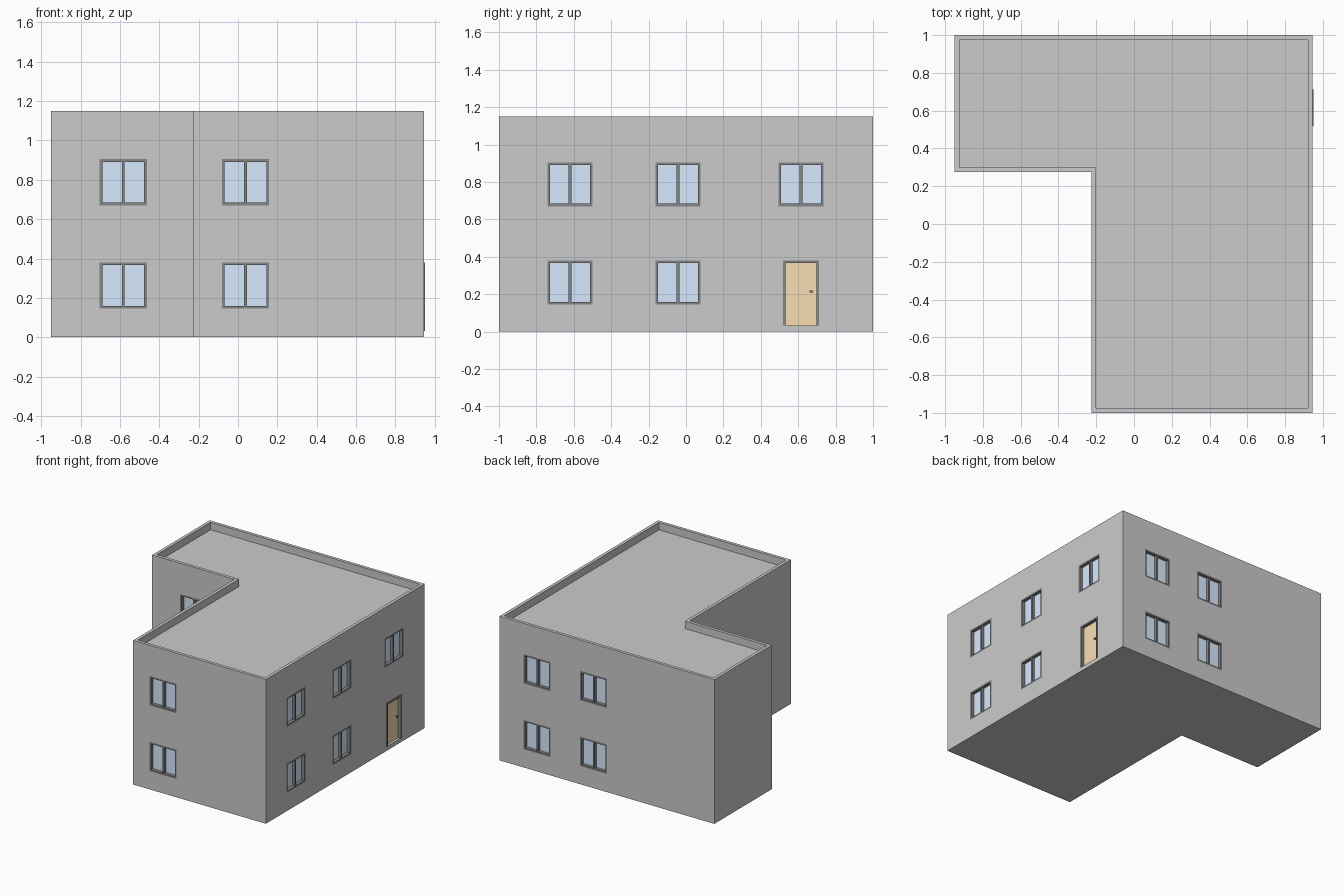
import bpy, bmesh
from math import pi
from mathutils import Matrix, Vector

if "Cube" in bpy.data.objects:
    bpy.data.objects.remove(bpy.data.objects["Cube"])

X0, X1, XN = -0.95, 0.946, -0.225    # left, right, notch wall
YN, H = 0.275, 1.15                  # recessed front wall, height
REVEAL = 0.04                        # depth of the openings
BAR = 0.014                          # frame bar width


def material(name, rgb):
    m = bpy.data.materials.new(name)
    m.diffuse_color = (*rgb, 1)
    m.use_nodes = True
    m.node_tree.nodes["Principled BSDF"].inputs["Base Color"].default_value = m.diffuse_color
    return m


DARK = material("dark_frame", (0.24, 0.24, 0.24))
GLASS = material("blue_glass", (0.69, 0.83, 1.0))
WOOD = material("door_wood", (0.95, 0.73, 0.45))


def add_object(name, bm, mat=None, matrix=Matrix()):
    bmesh.ops.recalc_face_normals(bm, faces=bm.faces)
    me = bpy.data.meshes.new(name)
    bm.to_mesh(me)
    bm.free()
    ob = bpy.data.objects.new(name, me)
    ob.matrix_world = matrix
    if mat:
        me.materials.append(mat)
    bpy.context.collection.objects.link(ob)
    return ob


def add_box(bm, lo, hi, matrix=Matrix()):
    lo, hi = Vector(lo), Vector(hi)
    m = matrix @ Matrix.Translation((lo + hi) / 2) @ Matrix.Diagonal((*(hi - lo), 1))
    bmesh.ops.create_cube(bm, size=1, matrix=m)


def boxes(name, parts, mat, matrix):
    bm = bmesh.new()
    for lo, hi in parts:
        add_box(bm, lo, hi)
    return add_object(name, bm, mat, matrix)


def wall_frame(x, y, turn):
    """Local x runs along the wall, local +y goes into it."""
    return Matrix.Translation((x, y, 0)) @ Matrix.Rotation(turn, 4, 'Z')


# L-shaped block with a sunken roof behind a thin parapet
bm = bmesh.new()
outline = [(X0, 1), (X0, YN), (XN, YN), (XN, -1), (X1, -1), (X1, 1)]
base = bm.faces.new([bm.verts.new((x, y, 0)) for x, y in outline])
ext = bmesh.ops.extrude_face_region(bm, geom=[base])["geom"]
bmesh.ops.translate(bm, vec=(0, 0, H), verts=[v for v in ext if isinstance(v, bmesh.types.BMVert)])
bmesh.ops.recalc_face_normals(bm, faces=bm.faces)
roof = max(bm.faces, key=lambda f: f.calc_center_median().z)
bmesh.ops.inset_region(bm, faces=[roof], thickness=0.025, use_even_offset=True)
well = bmesh.ops.extrude_face_region(bm, geom=[roof])["geom"]
bmesh.ops.translate(bm, vec=(0, 0, -0.06), verts=[v for v in well if isinstance(v, bmesh.types.BMVert)])
if roof.is_valid:
    bmesh.ops.delete(bm, geom=[roof], context='FACES_ONLY')
house = add_object("house_walls", bm)

cut = bmesh.new()


def window(name, m, z0, w=0.24, h=0.235):
    a, z1 = w / 2, z0 + h
    add_box(cut, (-a, -0.01, z0), (a, REVEAL, z1), m)
    bars = [((-a, 0, z0), (a, REVEAL, z0 + BAR)),
            ((-a, 0, z1 - BAR), (a, REVEAL, z1)),
            ((-a, 0, z0 + BAR), (-a + BAR, REVEAL, z1 - BAR)),
            ((a - BAR, 0, z0 + BAR), (a, REVEAL, z1 - BAR)),
            ((-BAR / 2, 0.003, z0 + BAR), (BAR / 2, REVEAL, z1 - BAR))]
    boxes(name + "_frame", bars, DARK, m)
    g = a - BAR
    panes = [((s, 0.026, z0 + BAR), (e, 0.036, z1 - BAR))
             for s, e in ((-g, -BAR / 2), (BAR / 2, g))]
    boxes(name + "_glass", panes, GLASS, m)


# Windows: wall, position matrix, floors
LOW, HIGH = 0.145, 0.67
walls = [("recess_window", wall_frame(-0.583, YN, 0), (LOW, HIGH)),
         ("front_window", wall_frame(0.038, -1, 0), (LOW, HIGH)),
         ("side_window_a", wall_frame(X1, -0.62, pi / 2), (LOW, HIGH)),
         ("side_window_b", wall_frame(X1, -0.043, pi / 2), (LOW, HIGH)),
         ("side_window_c", wall_frame(X1, 0.615, pi / 2), (HIGH,)),
         ("back_window_a", wall_frame(0.615, 1, pi), (LOW, HIGH)),
         ("back_window_b", wall_frame(0.117, 1, pi), (LOW, HIGH))]
for name, m, floors in walls:
    for z in floors:
        window(name + ("_lower" if z == LOW else "_upper"), m, z)

# Door with three-sided frame standing slightly proud of the wall
m = wall_frame(X1, 0.615, pi / 2)
a, z0, z1 = 0.096, 0.033, 0.38
add_box(cut, (-a, -0.01, z0), (a, REVEAL, z1), m)
boxes("door_frame", [((-a, -0.004, z0), (-a + BAR, REVEAL, z1 - BAR)),
                     ((a - BAR, -0.004, z0), (a, REVEAL, z1 - BAR)),
                     ((-a, -0.004, z1 - BAR), (a, REVEAL, z1))], DARK, m)
boxes("door_panel", [((-a + BAR, 0.02, z0), (a - BAR, REVEAL, z1 - BAR))], WOOD, m)
boxes("door_handle", [((0.052, 0.008, 0.21), (0.064, 0.02, 0.218)),
                      ((0.046, 0.004, 0.209), (0.064, 0.009, 0.219))], DARK, m)

# Cut the openings out of the walls
cutter = add_object("opening_cutter", cut)
cutter.hide_render = True
cutter.display_type = 'WIRE'
mod = house.modifiers.new("openings", 'BOOLEAN')
mod.operation = 'DIFFERENCE'
mod.solver = 'EXACT'
mod.object = cutter
